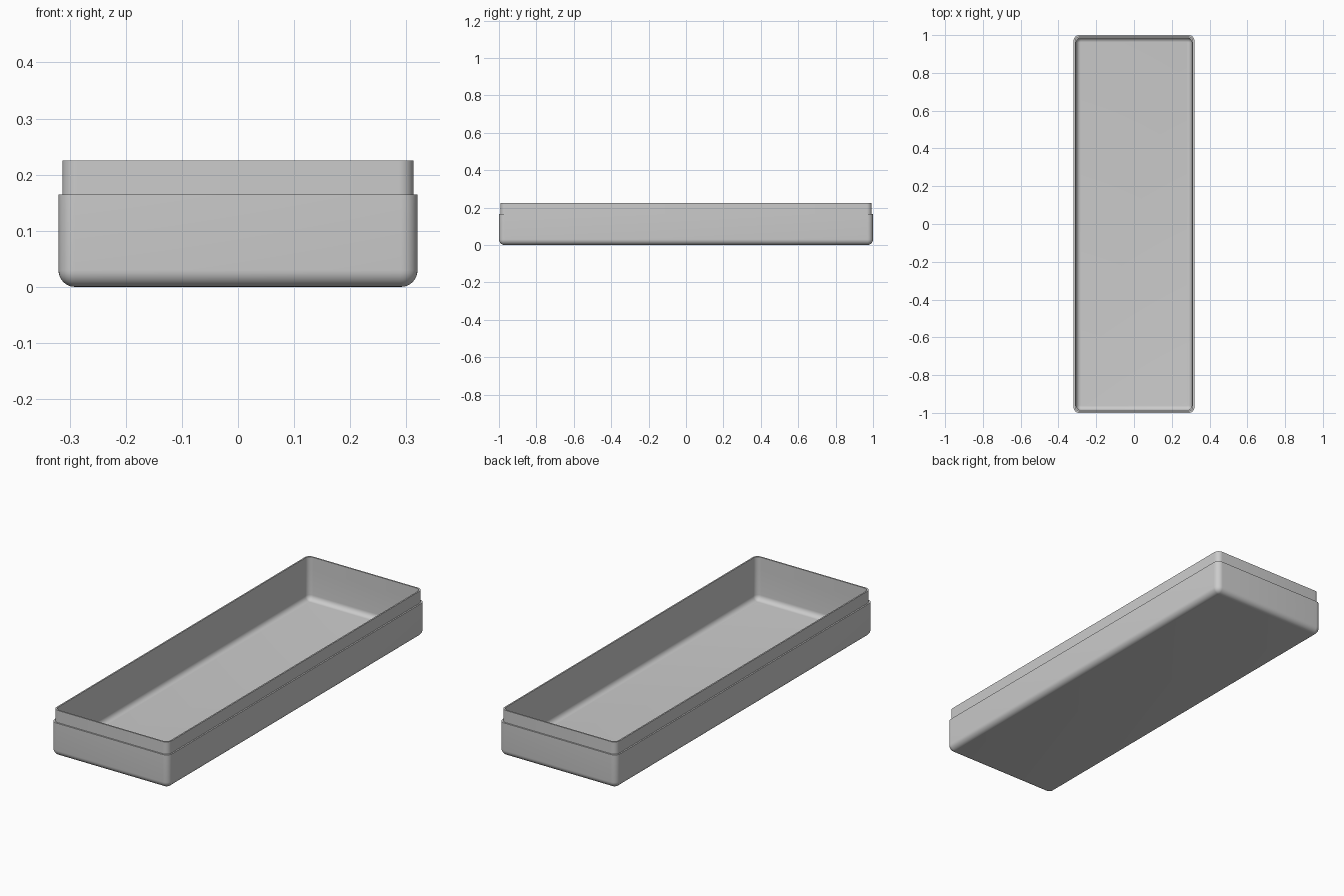
import bpy, bmesh, math

cube = bpy.data.objects.get("Cube")
if cube:
    bpy.data.objects.remove(cube, do_unlink=True)

HALF_X, HALF_Y = 0.32, 1.0
LEDGE_Z, TOP_Z = 0.165, 0.225
WALL, STEP = 0.014, 0.007
OUTER_R, INNER_R = 0.03, 0.025
SEGS = 8

grey = bpy.data.materials.new("plain_grey")
grey.use_nodes = True
colour = (0.6, 0.6, 0.6, 1)
grey.diffuse_color = colour
grey.node_tree.nodes["Principled BSDF"].inputs["Base Color"].default_value = colour


def ring(bm, inset, z, radius):
    """Rounded rectangle of vertices, counter-clockwise."""
    cx, cy = HALF_X - inset - radius, HALF_Y - inset - radius
    verts = []
    for q, (sx, sy) in enumerate([(1, 1), (-1, 1), (-1, -1), (1, -1)]):
        for i in range(SEGS + 1):
            a = (q + i / SEGS) * math.pi / 2
            verts.append(bm.verts.new((sx * cx + radius * math.cos(a),
                                       sy * cy + radius * math.sin(a), z)))
    return verts


def loft(name, profile, capped):
    """Skin a stack of rings, optionally closing both ends."""
    bm = bmesh.new()
    rings = [ring(bm, *p) for p in profile]
    for a, b in zip(rings, rings[1:]):
        n = len(a)
        for i in range(n):
            j = (i + 1) % n
            bm.faces.new((a[i], a[j], b[j], b[i]))
    if capped:
        bm.faces.new(rings[0][::-1])
        bm.faces.new(rings[-1])
    mesh = bpy.data.meshes.new(name)
    bm.to_mesh(mesh)
    bm.free()
    mesh.materials.append(grey)
    obj = bpy.data.objects.new(name, mesh)
    bpy.context.collection.objects.link(obj)
    bpy.context.view_layer.objects.active = obj
    for o in bpy.context.selected_objects:
        o.select_set(False)
    obj.select_set(True)
    bpy.ops.object.shade_smooth_by_angle(angle=math.radians(35))


def fillet(inset, floor, radius):
    """Rounded bottom edge, from the floor up to the wall."""
    pts = []
    for i in range(SEGS + 1):
        a = i / SEGS * math.pi / 2
        shift = (radius - 0.001) * (1 - math.sin(a))
        pts.append((inset + shift, floor + radius * (1 - math.cos(a)), radius - shift))
    return pts


# Tray body: outer shell, ledge, then inner wall down to the floor
outer = fillet(0, 0, OUTER_R)
inner = fillet(WALL, WALL, INNER_R)
loft("tray_body",
     outer + [(0, LEDGE_Z, OUTER_R), (WALL, LEDGE_Z, INNER_R)] + inner[::-1], True)

# Thin lip standing on the ledge, flush with the inner wall
loft("tray_lip",
     [(STEP, LEDGE_Z, OUTER_R - 0.003), (STEP, TOP_Z, OUTER_R - 0.003),
      (WALL, TOP_Z, INNER_R), (WALL, LEDGE_Z, INNER_R)], False)
